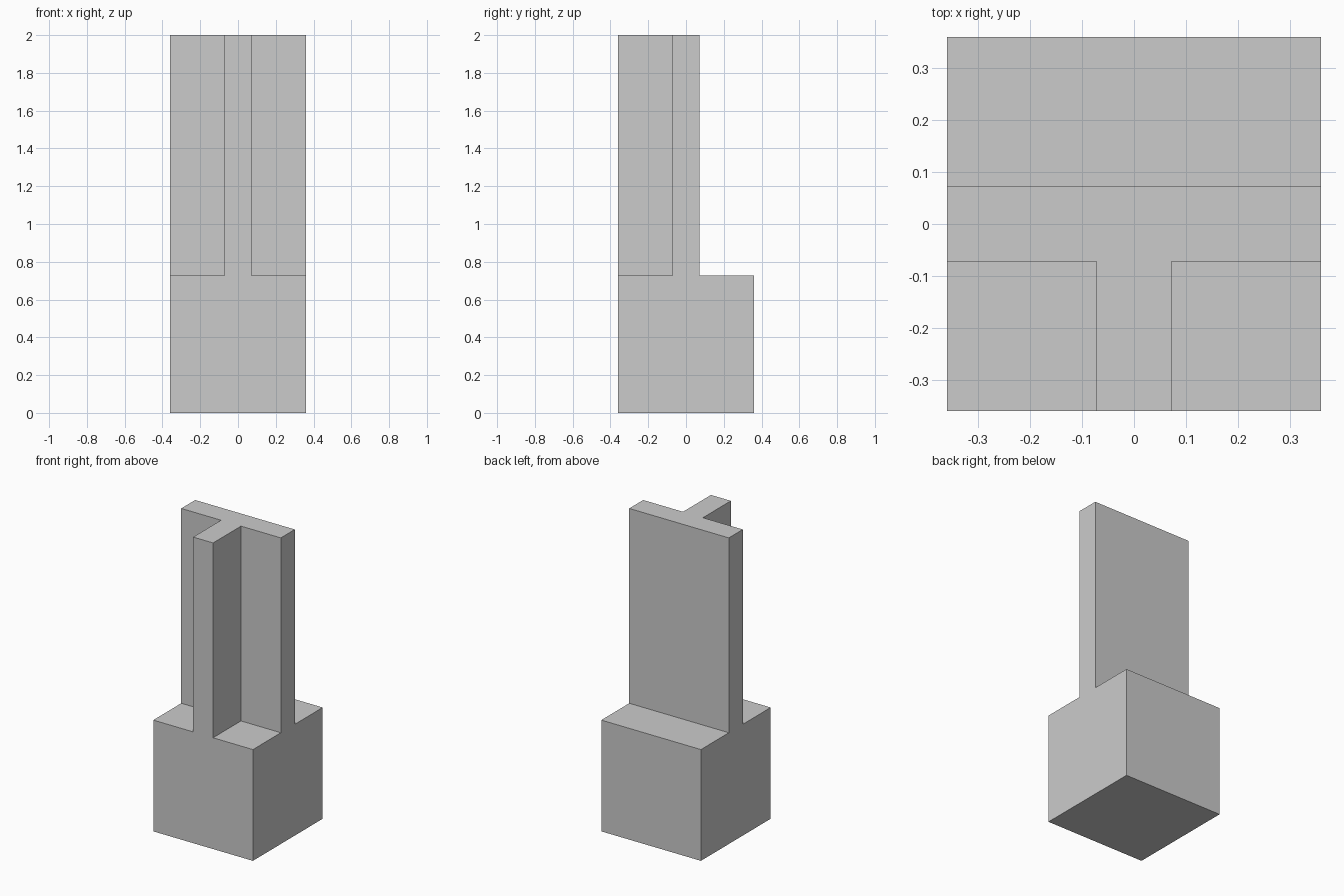
import bpy, bmesh, math

if "Cube" in bpy.data.objects:
    bpy.data.objects.remove(bpy.data.objects["Cube"])

HALF, RIB = 0.36, 0.072      # half widths of the block and of the T walls
BASE_H, TOP = 0.727, 2.0
cuts = [-HALF, -RIB, RIB, HALF]

bm = bmesh.new()

# Footprint: 3 x 3 cells
v = [[bm.verts.new((x, y, 0)) for x in cuts] for y in cuts]
cells = [bm.faces.new((v[j][i], v[j][i + 1], v[j + 1][i + 1], v[j + 1][i]))
         for j in range(3) for i in range(3)]


def raise_faces(faces, z):
    """Extrude a face region up to height z and return its new cap faces."""
    geom = bmesh.ops.extrude_face_region(bm, geom=faces)["geom"]
    for g in geom:
        if isinstance(g, bmesh.types.BMVert):
            g.co.z = z
    return [g for g in geom if isinstance(g, bmesh.types.BMFace)]


# Square base block
caps = raise_faces(cells, BASE_H)

# T-shaped post: the full middle row plus the front middle cell
t_cells = []
for f in caps:
    c = f.calc_center_median()
    if abs(c.y) < RIB or (abs(c.x) < RIB and c.y < 0):
        t_cells.append(f)
raise_faces(t_cells, TOP)

# Merge coplanar cells into clean flat faces
bmesh.ops.recalc_face_normals(bm, faces=bm.faces)
bmesh.ops.dissolve_limit(bm, angle_limit=math.radians(1),
                         verts=bm.verts, edges=bm.edges)

mesh = bpy.data.meshes.new("base_with_t_post")
bm.to_mesh(mesh)
bm.free()
bpy.context.collection.objects.link(bpy.data.objects.new("base_with_t_post", mesh))
